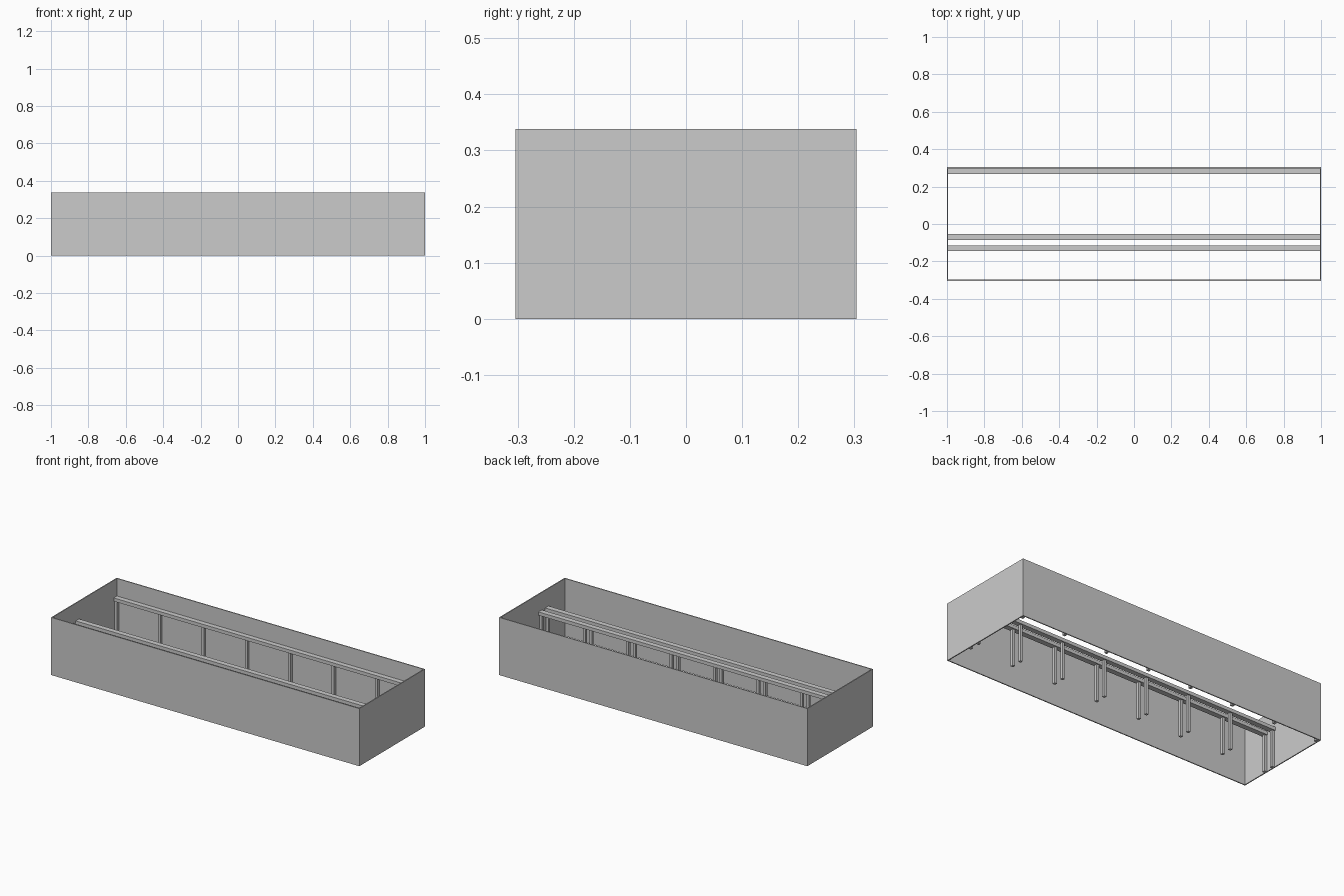
import bpy

if "Cube" in bpy.data.objects:
    bpy.data.objects.remove(bpy.data.objects["Cube"])

LENGTH, DEPTH, HEIGHT = 2.0, 0.608, 0.338
WALL = 0.006
RAIL_W, RAIL_H, RAIL_TOP = 0.031, 0.02, 0.235
POST = 0.016
POST_COUNT = 8


def box(name, center, size):
    bpy.ops.mesh.primitive_cube_add(size=1, location=center)
    ob = bpy.context.object
    ob.name = name
    ob.scale = size
    bpy.ops.object.transform_apply(location=False, rotation=False, scale=True)
    return ob


# Four thin walls, open at the top and bottom
for side, label in ((-1, "front"), (1, "back")):
    box(label + "_wall", (0, side * (DEPTH - WALL) / 2, HEIGHT / 2),
        (LENGTH, WALL, HEIGHT))
for side, label in ((-1, "left"), (1, "right")):
    box(label + "_wall", (side * (LENGTH - WALL) / 2, 0, HEIGHT / 2),
        (WALL, DEPTH - 2 * WALL, HEIGHT))

# Three handrails, each carried on a row of square posts
inner = LENGTH - 2 * WALL
first_x = -(inner - POST) / 2
step = -2 * first_x / (POST_COUNT - 1)
post_h = RAIL_TOP - RAIL_H
for label, y in (("front", -0.130), ("middle", -0.069), ("back", 0.284)):
    box(label + "_rail", (0, y, RAIL_TOP - RAIL_H / 2), (inner, RAIL_W, RAIL_H))
    for i in range(POST_COUNT):
        box(f"{label}_post_{i + 1}", (first_x + i * step, y, post_h / 2),
            (POST, POST, post_h))
